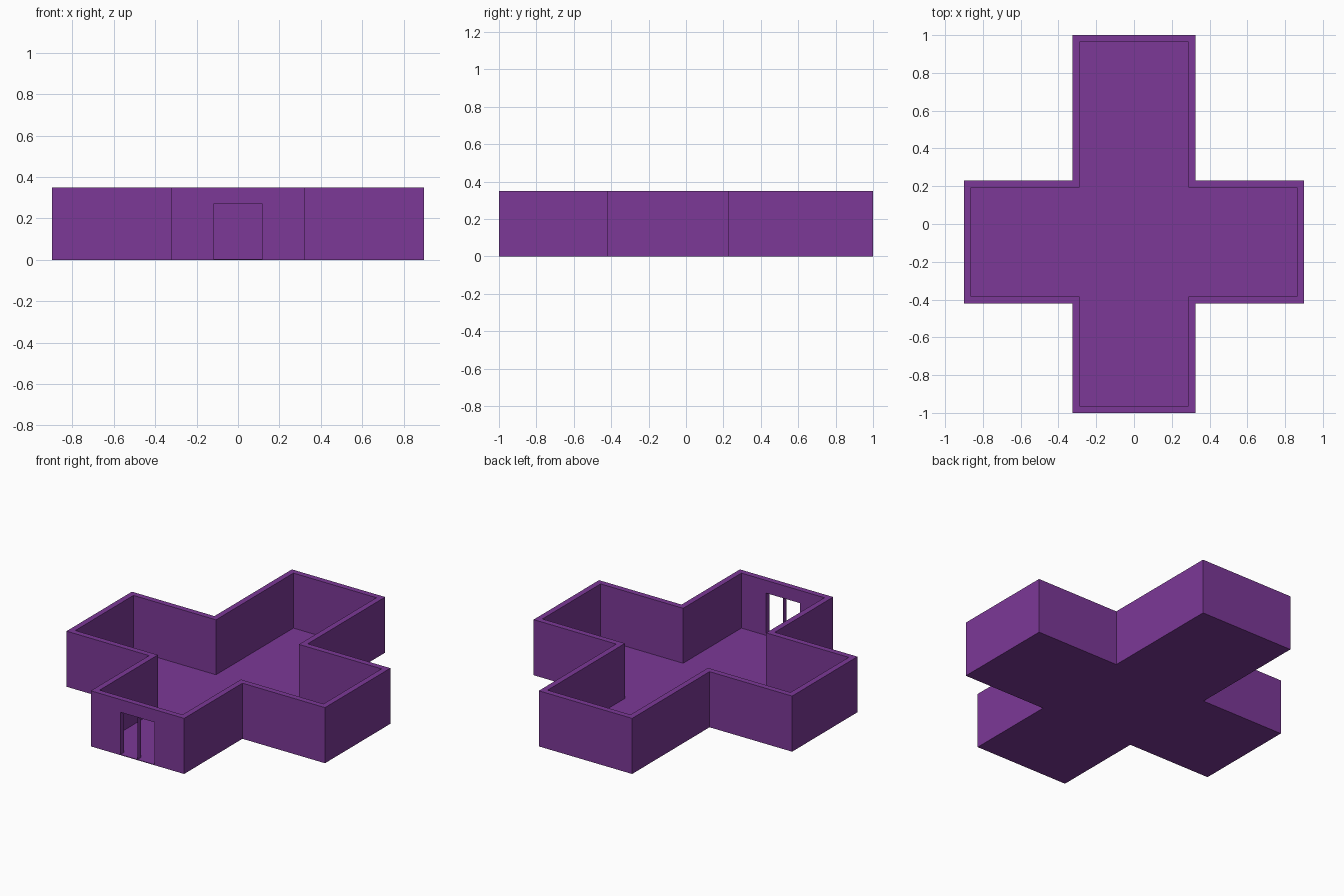
import bpy, bmesh

if "Cube" in bpy.data.objects:
    bpy.data.objects.remove(bpy.data.objects["Cube"])

H, T, BASE = 0.35, 0.036, 0.004       # wall height, wall thickness, floor thickness
DOOR_X, DOOR_Z = 0.118, 0.27

purple = bpy.data.materials.new("purple")
purple.diffuse_color = (0.2, 0.04, 0.31, 1)
purple.use_nodes = True
purple.node_tree.nodes["Principled BSDF"].inputs["Base Color"].default_value = purple.diffuse_color


def cross(i):
    """Counter-clockwise cross outline, inset by i."""
    a, w, l = 0.325 - i, 0.90 - i, 1.0 - i
    y0, y1 = -0.42 + i, 0.23 - i
    return [(-a, -l), (a, -l), (a, y0), (w, y0), (w, y1), (a, y1),
            (a, l), (-a, l), (-a, y1), (-w, y1), (-w, y0), (-a, y0)]


def finish(name, bm):
    me = bpy.data.meshes.new(name)
    bm.to_mesh(me)
    bm.free()
    ob = bpy.data.objects.new(name, me)
    bpy.context.collection.objects.link(ob)
    me.materials.append(purple)
    return ob


def extrude(bm, faces, h):
    new = bmesh.ops.extrude_face_region(bm, geom=faces)["geom"]
    bmesh.ops.translate(bm, vec=(0, 0, h),
                        verts=[v for v in new if isinstance(v, bmesh.types.BMVert)])
    bmesh.ops.recalc_face_normals(bm, faces=bm.faces)


# thin floor slab under the whole cross
bm = bmesh.new()
face = bm.faces.new([bm.verts.new((x, y, 0)) for x, y in cross(0)])
extrude(bm, [face], BASE)
finish("floor", bm)

# walls: ring between outer and inset outline, raised
bm = bmesh.new()
outer, inner = ([bm.verts.new((x, y, BASE)) for x, y in cross(i)] for i in (0, T))
ring = [bm.faces.new((outer[k - 1], outer[k], inner[k], inner[k - 1])) for k in range(12)]
extrude(bm, ring, H - BASE)
walls = finish("walls", bm)

# doorway cut through the front wall
bm = bmesh.new()
bmesh.ops.create_cube(bm, size=1)
bmesh.ops.scale(bm, vec=(2 * DOOR_X, 0.2, DOOR_Z + 0.1), verts=bm.verts)
bmesh.ops.translate(bm, vec=(0, -1, (DOOR_Z - 0.1) / 2), verts=bm.verts)
cutter = finish("door_cutter", bm)
cutter.hide_render = True
mod = walls.modifiers.new("doorway", "BOOLEAN")
mod.operation, mod.solver, mod.object = "DIFFERENCE", "EXACT", cutter
bpy.context.view_layer.objects.active = walls
bpy.ops.object.modifier_apply(modifier=mod.name)
bpy.data.objects.remove(cutter)

# thin divider in the middle of the doorway, as deep as the wall
bm = bmesh.new()
bm.faces.new([bm.verts.new((0, y, z)) for y, z in
              ((-1, BASE), (T - 1, BASE), (T - 1, DOOR_Z), (-1, DOOR_Z))])
finish("door_divider", bm)
